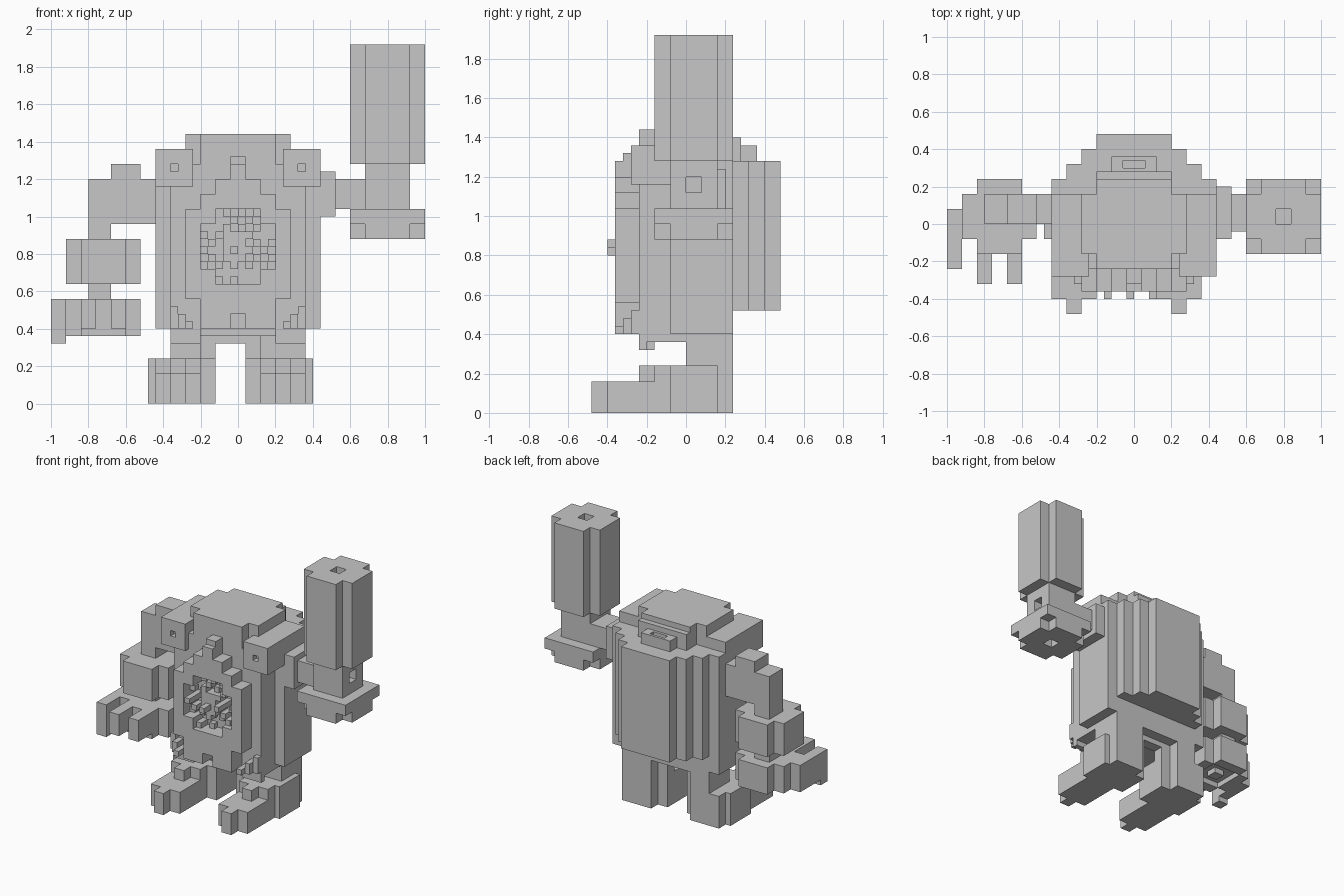
import bpy
import bmesh
import random

random.seed(4)
default_cube = bpy.data.objects.get("Cube")
if default_cube:
    bpy.data.objects.remove(default_cube, do_unlink=True)

grey = bpy.data.materials.new("plain_grey")
grey.use_nodes = True
grey.diffuse_color = (0.57, 0.57, 0.57, 1)
shader = grey.node_tree.nodes["Principled BSDF"]
shader.inputs["Base Color"].default_value = grey.diffuse_color

# Shared levels and the step from which all the blocks are made
STEP = 0.08
HALF = STEP / 2
BACK = 0.24
FRONT = -BACK
PANEL_FRONT = FRONT - STEP - HALF
BODY_BOTTOM = 0.4
BODY_TOP = 1.28
HEAD_BOTTOM = 1.2
PANEL_MIDDLE = 0.8
ARM_Y = 0.04
LEFT_ARM_X = 0.8
RIGHT_ARM_X = -0.72


def around(middle, half_width):
    return (middle - half_width, middle + half_width)


def centred(half_width):
    return around(0, half_width)


def upward(start, length):
    return (start, start + length)


def flipped(span, about=0):
    low, high = span
    return (about * 2 - high, about * 2 - low)


def add_object(name, bm):
    mesh = bpy.data.meshes.new(name)
    bmesh.ops.recalc_face_normals(bm, faces=bm.faces)
    bm.to_mesh(mesh)
    bm.free()
    mesh.materials.append(grey)
    obj = bpy.data.objects.new(name, mesh)
    bpy.context.collection.objects.link(obj)
    return obj


def box(name, x, y, z):
    bm = bmesh.new()
    bmesh.ops.create_cube(bm, size=1)
    for vert in bm.verts:
        vert.co = [span[side > 0] for span, side in zip((x, y, z), vert.co)]
    return add_object(name, bm)


def box_pair(name, x, y, z, about=0):
    """A left box and its right mirror image."""
    return [box("left_" + name, x, y, z),
            box("right_" + name, flipped(x, about), y, z)]


def notched(name, across, along, depth, facing_front=False):
    """Block with a square notch at each corner of its outline."""
    bm = bmesh.new()
    outline = []
    for i, j in ((1, 1), (0, 1), (0, 0), (1, 0)):
        u, v = across[i], along[j]
        inner_u = u - STEP if i else u + STEP
        inner_v = v - STEP if j else v + STEP
        corner = [(u, inner_v), (inner_u, inner_v), (inner_u, v)]
        outline += corner if i == j else reversed(corner)
    start, end = depth
    ring = [bm.verts.new((u, start, v) if facing_front else (u, v, start))
            for u, v in outline]
    face = bm.faces.new(ring)
    grown = bmesh.ops.extrude_face_region(bm, geom=[face])["geom"]
    for vert in grown:
        if isinstance(vert, bmesh.types.BMVert):
            if facing_front:
                vert.co.y = end
            else:
                vert.co.z = end
    return add_object(name, bm)


def cut(obj, cutter):
    cutter.hide_render = True
    cutter.hide_set(True)
    mod = obj.modifiers.new("cut", "BOOLEAN")
    mod.operation = "DIFFERENCE"
    mod.solver = "EXACT"
    mod.object = cutter


def arm_block(name, middle, z):
    """The notched square block shared by both arms."""
    return notched(name, around(middle, 0.2), around(ARM_Y, 0.2), z)


# Torso, with terraces shrinking towards the back
body_height = (BODY_BOTTOM, BODY_TOP)
box("torso", centred(0.36), (FRONT, BACK), body_height)
box_pair("flank", (0.36, 0.44), (-STEP, BACK), body_height)
for i, name in enumerate(("inner", "middle", "outer")):
    box(name + "_back_shell", centred(0.36 - i * STEP),
        upward(BACK + i * STEP, STEP), (0.52, BODY_TOP))
box("back_step", centred(0.2), upward(BACK, HALF), (BODY_TOP, 1.4))
vent_y = (BACK + HALF, BACK + HALF + STEP)
vent = box("back_vent", centred(STEP + HALF), vent_y, (BODY_TOP, 1.36))
cut(vent, box("vent_cutter", centred(HALF * 1.5),
              around(sum(vent_y) / 2, HALF / 2), (1.3, 1.4)))

# Head, nose and overhanging shoulder blocks with square sockets
notched("head", centred(0.28), (FRONT, BACK), (HEAD_BOTTOM, 1.44))
box("nose", centred(HALF), (PANEL_FRONT, FRONT), (1.12, BODY_TOP))
box("nose_bridge", centred(HALF), (FRONT - STEP, FRONT), upward(BODY_TOP, HALF))
block_front = FRONT - HALF
blocks = box_pair("shoulder_block", (BACK, 0.44), (block_front, STEP * 2),
                  (1.16, 1.36))
sockets = box_pair("socket_cutter", upward(0.32, HALF), around(block_front, HALF),
                   upward(1.24, HALF))
for block, socket in zip(blocks, sockets):
    cut(block, socket)

# Chest panel with a round-looking recess
recess_middle = PANEL_MIDDLE + HALF
panel_depth = (PANEL_FRONT, FRONT)
panel = notched("chest_panel", centred(0.28), around(PANEL_MIDDLE, 0.32),
                panel_depth, facing_front=True)
cut(panel, notched("recess_cutter", centred(0.2), around(recess_middle, 0.2),
                   around(PANEL_FRONT, STEP * 2), facing_front=True))
box_pair("panel_tab", (HALF, STEP + HALF), panel_depth, upward(1.12, STEP))

# Small studs scattered over the recess floor
cells = range(-5, 5)
for i in cells:
    for j in cells:
        in_corner = i not in cells[2:-2] and j not in cells[2:-2]
        if in_corner or (i + j) % 2 or random.random() > 0.75:
            continue
        height = random.choice((HALF, STEP))
        box("chest_stud", upward(i * HALF, HALF), (FRONT - height, FRONT),
            upward(recess_middle + j * HALF, HALF))
box("chest_core", (-STEP, HALF), (FRONT - STEP, FRONT), around(recess_middle, STEP))
for i in (-1, 0, 1):
    box("chest_knob", upward(i * STEP * 1.5 - HALF, HALF),
        (PANEL_FRONT - HALF, FRONT), upward(PANEL_MIDDLE + abs(i) * HALF, HALF))

# Skirt climbing outwards in small stairs, and hips
box_pair("skirt", (HALF, 0.2), panel_depth, upward(BODY_BOTTOM, STEP))
for i in range(3):
    box_pair("skirt_stair", upward(BACK + i * HALF, HALF),
             (PANEL_FRONT + i * HALF, FRONT),
             upward(BODY_BOTTOM, HALF + i * HALF))
box("hips", centred(0.36), (-0.2, BACK), (BODY_BOTTOM - HALF, BODY_BOTTOM))
box_pair("hip_flap", (0.2, 0.36), (FRONT, -0.2), (BODY_BOTTOM - STEP, BODY_BOTTOM))
box("crotch", (-STEP * 1.5, HALF), (STEP, STEP * 2),
    (BODY_BOTTOM - STEP, BODY_BOTTOM))

# Feet and legs, mirrored about a centre half a step to the right
foot_middle = BACK
toe_top = STEP * 2
foot_top = STEP * 3


def foot_pair(name, half_width, y, z):
    box_pair(name, around(foot_middle, half_width), y, z, about=-HALF)


box_pair("foot", (HALF, BODY_BOTTOM), (-STEP, toe_top), (0, foot_top), -HALF)
foot_pair("heel", STEP * 1.5, (-toe_top, BACK), (0, foot_top))
foot_pair("instep_ridge", HALF, (FRONT, -toe_top), (toe_top, foot_top))
foot_pair("toe_base", STEP * 1.5, (-BODY_BOTTOM, -toe_top), (0, toe_top))
foot_pair("middle_toe", HALF, (-0.48, -BODY_BOTTOM), (0, toe_top))
leg_z = (foot_top, BODY_BOTTOM)
for name, x in (("left", (STEP * 1.5, 0.36)), ("right", (-0.36, -0.2))):
    box(name + "_leg", x, (0, BACK), leg_z)
box_pair("inner_leg", (HALF, STEP * 1.5), (STEP, toe_top), leg_z, -HALF)

# Left arm, neck and raised barrel
bore_y = upward(0, STEP)
box("left_shoulder", (0.44, 0.52), (-STEP, 0.2), (1, 1.24))
box("left_upper_arm", (0.52, 0.68), (-HALF, STEP * 2), (1.04, HEAD_BOTTOM))
neck = box("barrel_neck", around(LEFT_ARM_X, 0.12), around(ARM_Y, 0.12),
           (1.04, BODY_TOP))
cut(neck, box("neck_cutter", upward(LEFT_ARM_X + HALF, 0.2), bore_y,
              (1.12, HEAD_BOTTOM)))
box("base_plate", around(LEFT_ARM_X, 0.2), around(ARM_Y, 0.2), (0.96, 1.04))
base = arm_block("base_underside", LEFT_ARM_X, (0.88, 0.96))
barrel = arm_block("barrel", LEFT_ARM_X, (BODY_TOP, 1.92))
for obj, z in ((base, (0.8, 0.94)), (barrel, (1.7, 2))):
    cut(obj, box("bore_cutter", around(LEFT_ARM_X, HALF), bore_y, z))

# Right arm, hanging
arm_y = (0, STEP * 2)
box("right_shoulder", (-0.52, -0.44), arm_y, (0.96, HEAD_BOTTOM))
box("right_upper_arm", (-0.68, -0.52), arm_y, (0.96, BODY_TOP))
box("right_elbow", (-0.8, -0.68), arm_y, (0.88, HEAD_BOTTOM))
arm_block("right_forearm", RIGHT_ARM_X, (0.64, 0.88))
box("right_wrist", (-0.8, -0.68), arm_y, (0.56, 0.64))

# Clawed hand with a hollow palm
palm_bottom = BODY_BOTTOM - HALF
palm = arm_block("right_palm", RIGHT_ARM_X, (palm_bottom, 0.56))
cut(palm, box("palm_cutter", around(RIGHT_ARM_X, 0.12), around(ARM_Y, 0.12),
              around(palm_bottom, HALF)))
box("palm_stud", around(RIGHT_ARM_X, HALF), bore_y, (palm_bottom, BODY_BOTTOM))
box("right_thumb", (-1, -0.92), (FRONT, STEP), (palm_bottom, 0.56))
box("right_thumb_tip", (-1, -0.92), upward(FRONT, STEP), (0.32, palm_bottom))
for middle in (-0.8, -0.64):
    box("right_finger", around(middle, HALF), (-0.32, -STEP), (BODY_BOTTOM, 0.56))
